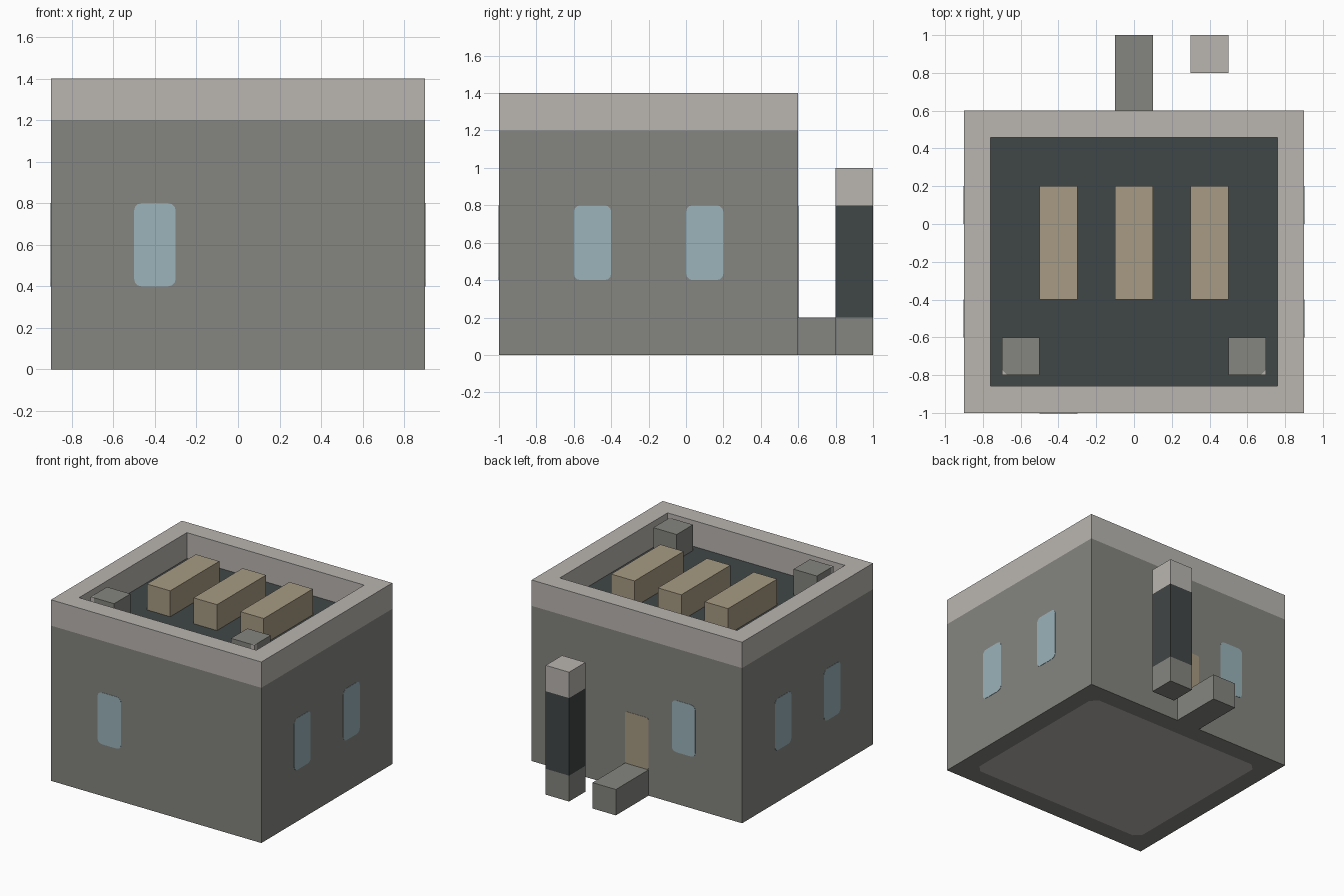
import bpy, bmesh, math
from mathutils import Matrix, Vector

old = bpy.data.objects.get("Cube")
if old:
    bpy.data.objects.remove(old, do_unlink=True)


def material(name, hex_code):
    """Flat material from an sRGB hex code, stored as linear values."""
    values = [int(hex_code[i:i + 2], 16) / 255 for i in range(0, 6, 2)]
    colour = [v / 12.92 if v <= 0.04045 else ((v + 0.055) / 1.055) ** 2.4
              for v in values] + [1]
    mat = bpy.data.materials.new(name)
    mat.use_nodes = True
    mat.diffuse_color = colour
    mat.node_tree.nodes["Principled BSDF"].inputs["Base Color"].default_value = colour
    return mat


STONE = material("grey stone", "858580")
TRIM = material("pale trim", "bab6b1")
DARK = material("dark slate", "404646")
WOOD = material("tan wood", "a79b83")
GLASS = material("pale blue glass", "9bb3ba")


def finish(bm, name, mats):
    bmesh.ops.recalc_face_normals(bm, faces=bm.faces)
    mesh = bpy.data.meshes.new(name)
    bm.to_mesh(mesh)
    bm.free()
    for mat in mats:
        mesh.materials.append(mat)
    obj = bpy.data.objects.new(name, mesh)
    bpy.context.collection.objects.link(obj)
    return obj


def box_mesh(low, high):
    bm = bmesh.new()
    low, high = Vector(low), Vector(high)
    place = Matrix.Translation((low + high) / 2) @ Matrix.Diagonal((*(high - low), 1))
    bmesh.ops.create_cube(bm, size=1, matrix=place)
    return bm


def box(name, low, high, mat):
    return finish(box_mesh(low, high), name, [mat])


def prism(name, outline, bottom, top, mat):
    """Upright solid from a flat outline."""
    bm = bmesh.new()
    base = bm.faces.new([bm.verts.new((x, y, bottom)) for x, y in outline])
    new = bmesh.ops.extrude_face_region(bm, geom=[base])["geom"]
    bmesh.ops.translate(bm, vec=(0, 0, top - bottom),
                        verts=[v for v in new if isinstance(v, bmesh.types.BMVert)])
    return finish(bm, name, [mat])


def rounded_plate(name, centre, height, turn, mat, radius=0.035):
    """Thin upright plate with rounded corners; turn rotates it from the front."""
    half_w, half_h, thick = 0.1, height / 2, 0.004
    outline = []
    for k, (sx, sy) in enumerate([(1, 1), (-1, 1), (-1, -1), (1, -1)]):
        for step in range(4):
            a = math.radians(90 * k + 30 * step)
            outline.append((sx * (half_w - radius) + radius * math.cos(a),
                            sy * (half_h - radius) + radius * math.sin(a)))
    obj = prism(name, outline, -thick / 2, thick / 2, mat)
    obj.data.transform(Matrix.Translation(centre)
                       @ Matrix.Rotation(math.radians(turn), 4, 'Z')
                       @ Matrix.Rotation(math.radians(90), 4, 'X'))
    return obj


# Main block: slate roof deck inset on top, pale panel inset underneath
bm = box_mesh((-0.9, -1, 0), (0.9, 0.6, 1.2))
bm.normal_update()
caps = [f for f in bm.faces if abs(f.normal.z) > 0.9]
bmesh.ops.inset_individual(bm, faces=caps, thickness=0.2)
panel = min(caps, key=lambda f: f.calc_center_median().z)
bmesh.ops.bevel(bm, geom=list(panel.verts), offset=0.05, segments=1, affect='VERTICES')
bm.normal_update()
for f in bm.faces:
    f.material_index = 0
    if abs(f.normal.z) > 0.9 and f.calc_area() > 1:
        f.material_index = 1 if f.calc_center_median().z > 1 else 2
finish(bm, "main_block", [STONE, DARK, TRIM])

# Parapet ring around the roof
bm = box_mesh((-0.9, -1, 1.2), (0.9, 0.6, 1.4))
bm.normal_update()
caps = [f for f in bm.faces if abs(f.normal.z) > 0.9]
bmesh.ops.inset_individual(bm, faces=caps, thickness=0.2)
bmesh.ops.bridge_loops(bm, edges=[e for f in caps for e in f.edges])
bmesh.ops.delete(bm, geom=caps, context='FACES_ONLY')
finish(bm, "parapet", [TRIM])

# Roof corner blocks at the front, with a small pale corner behind each
CUT = 0.03
for side, word in ((1, "left"), (-1, "right")):
    ox, ix = side * 0.7, side * 0.5
    chamfer = [(ox - side * CUT, -0.8), (ox, -0.8 + CUT)]
    prism(word + "_roof_corner_block",
          [(ix, -0.8)] + chamfer + [(ox, -0.6), (ix, -0.6)], 1.2, 1.4, STONE)
    prism(word + "_roof_corner_fillet", chamfer + [(ox, -0.8)], 1.2, 1.4, TRIM)

# Roof beams
for i, x in enumerate((-0.4, 0, 0.4)):
    box(f"roof_beam_{i + 1}", (x - 0.1, -0.4, 1.2), (x + 0.1, 0.2, 1.4), WOOD)

# Windows and back door
rounded_plate("front_window", (-0.4, -1, 0.6), 0.4, 0, GLASS)
rounded_plate("back_window", (-0.4, 0.6, 0.6), 0.4, 180, GLASS)
rounded_plate("back_door", (0, 0.6, 0.4), 0.4, 180, WOOD, radius=0.015)
for side, word in ((1, "left"), (-1, "right")):
    for y, place in ((-0.5, "front"), (0.1, "rear")):
        rounded_plate(f"{word}_{place}_window", (side * 0.9, y, 0.6), 0.4, side * 90, GLASS)

# Doorstep
box("doorstep", (-0.1, 0.6, 0), (0.1, 1, 0.2), STONE)

# Free-standing post behind the building
for name, low, high, mat in (("post_foot", 0, 0.2, STONE),
                             ("post_shaft", 0.2, 0.8, DARK),
                             ("post_cap", 0.8, 1, TRIM)):
    box(name, (0.3, 0.8, low), (0.5, 1, high), mat)
